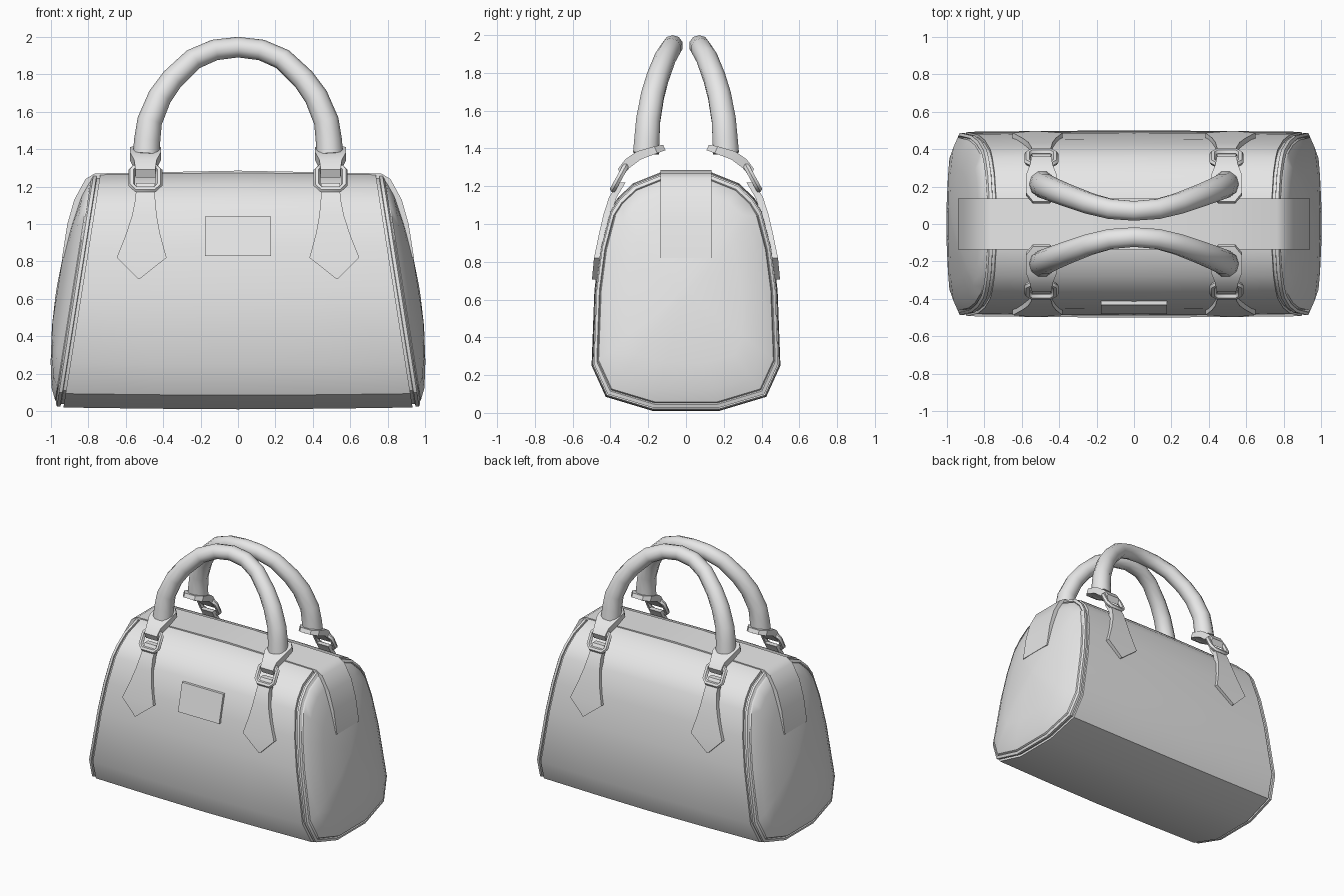
import bpy, bmesh, math
from mathutils import Vector

cube = bpy.data.objects.get("Cube")
if cube:
    bpy.data.objects.remove(cube, do_unlink=True)

GREY = (0.8, 0.8, 0.8, 1)
mat = bpy.data.materials.new("plain grey")
mat.use_nodes = True
mat.diffuse_color = GREY
mat.node_tree.nodes["Principled BSDF"].inputs["Base Color"].default_value = GREY


def loft(name, rings, cyclic=False, angle=35):
    """Skin a list of equal-length closed rings; cap the ends unless cyclic."""
    bm = bmesh.new()
    loops = [[bm.verts.new(p) for p in ring] for ring in rings]
    pairs = list(zip(loops, loops[1:]))
    if cyclic:
        pairs.append((loops[-1], loops[0]))
    else:
        bm.faces.new(loops[0])
        bm.faces.new(loops[-1])
    n = len(loops[0])
    for a, b in pairs:
        for i in range(n):
            j = (i + 1) % n
            bm.faces.new((a[i], a[j], b[j], b[i]))
    bmesh.ops.recalc_face_normals(bm, faces=bm.faces)
    mesh = bpy.data.meshes.new(name)
    bm.to_mesh(mesh)
    bm.free()
    mesh.materials.append(mat)
    obj = bpy.data.objects.new(name, mesh)
    bpy.context.collection.objects.link(obj)
    bpy.ops.object.select_all(action="DESELECT")
    obj.select_set(True)
    bpy.context.view_layer.objects.active = obj
    bpy.ops.object.shade_smooth_by_angle(angle=math.radians(angle))
    return obj


def tube(name, path, radii, normal, cyclic=False, sides=8):
    """Sweep a round section along a path lying roughly across the normal."""
    rings, n = [], len(path)
    for i, p in enumerate(path):
        before = path[i - 1] if cyclic or i else p
        after = path[(i + 1) % n] if cyclic or i < n - 1 else p
        t = (after - before).normalized()
        u = t.cross(normal).normalized()
        v = u.cross(t)
        rings.append([p + radii[i] * (u * math.cos(a) + v * math.sin(a))
                      for a in (math.tau * k / sides for k in range(sides))])
    return loft(name, rings, cyclic, 50)


# Bag cross-section, half of it mirrored across the middle
half = [(0.175, 0.01), (0.425, 0.085), (0.5, 0.25), (0.485, 0.65), (0.455, 0.88),
        (0.405, 1.07), (0.36, 1.14), (0.28, 1.215), (0.13, 1.275)]
section = half + [(-y, z) for y, z in reversed(half)]
MID = 0.645


def scaled(f):
    return [(y * f, MID + (z - MID) * f) for y, z in section]


def end_x(z):
    return 0.936 - 0.158 * z


# Main body, slightly fuller in the middle
loft("body", [[(k * end_x(z), y, z) for y, z in scaled(f)]
              for k, f in ((-1, 0.985), (-0.5, 0.995), (0, 1), (0.5, 0.995), (1, 0.985))])

# End panels: groove, piping and domed cap
steps = [(0.955, -0.02), (0.955, 0.015), (0.975, 0.018), (0.975, 0.036), (0.945, 0.045),
         (0.935, 0.038), (0.925, 0.05), (0.82, 0.08), (0.6, 0.107), (0.3, 0.13), (0.04, 0.137)]
for s, side in ((1, "left"), (-1, "right")):
    loft(side + "_end_panel", [[(s * (end_x(z) + d), y, z) for y, z in scaled(f)]
                               for f, d in steps])

# Closure strap running over the top and down both ends
strap = [(0.94, 0.82), (0.912, 1.0), (0.875, 1.13), (0.815, 1.24), (0.765, 1.27), (0, 1.285)]
strap += [(-x, z) for x, z in reversed(strap[:-1])]
rings = []
for x, z in strap:
    inner_x, inner_z = x * 0.94, z - 0.04 * (z > 1.2)
    rings.append([(x, -0.135, z), (x, 0.135, z),
                  (inner_x, 0.135, inner_z), (inner_x, -0.135, inner_z)])
loft("closure_strap", rings)

# Front plate
loft("front_plate", [[(-0.176, -y, z), (0.176, -y, z),
                      (0.176, 0.06 - y, z), (-0.176, 0.06 - y, z)]
                     for z, y in ((0.83, 0.482), (1.04, 0.432))])

# Handles with their fittings
arch = [(0.49, 0.212, 1.375), (0.485, 0.207, 1.45), (0.472, 0.2, 1.55), (0.418, 0.177, 1.68),
        (0.35, 0.15, 1.775), (0.24, 0.11, 1.88), (0.125, 0.08, 1.93)]
arch_radii = [0.072, 0.07, 0.067, 0.064, 0.061, 0.058, 0.056]
# collar rows: distance out, height, half width, half thickness
collar = [(0.115, 1.405, 0.045, 0.016), (0.16, 1.393, 0.083, 0.02), (0.25, 1.363, 0.083, 0.024),
          (0.31, 1.32, 0.06, 0.026), (0.35, 1.27, 0.053, 0.024)]
# tab rows: centre, half width, distance out, height
tab = [(0.495, 0.05, 0.36, 1.22), (0.495, 0.052, 0.408, 1.14), (0.5, 0.065, 0.437, 1.05),
       (0.507, 0.09, 0.46, 0.95), (0.515, 0.133, 0.487, 0.82), (0.53, 0.003, 0.498, 0.705)]
# rounded rectangle of the ring
corner = [(0.073, 0.045), (0.05, 0.07)]
buckle = corner + [(-x, v) for x, v in reversed(corner)]
buckle += [(-x, -v) for x, v in buckle]

for fy, face in ((-1, "front"), (1, "back")):
    path = [Vector((x, fy * y, z)) for x, y, z in arch]
    path += [Vector((0, fy * 0.07, 1.945))]
    path += [Vector((-p.x, p.y, p.z)) for p in reversed(path[:-1])]
    tube(face + "_handle", path, arch_radii + [0.055] + arch_radii[::-1],
         Vector((0, 1, 0)), sides=10)
    up = Vector((0, -fy * 0.085, 0.155)).normalized()
    for s, side in ((1, "left"), (-1, "right")):
        name = face + "_" + side
        # Collar plate under the handle, tilted toward the ring
        rings = []
        for y, z, w, t in collar:
            c = Vector((s * 0.495, fy * y, z))
            n = Vector((0, fy * 0.4, 0.9)) * t
            dx = Vector((w, 0, 0))
            rings.append([c - dx - n, c + dx - n, c + dx + n, c - dx + n])
        loft(name + "_collar", rings)
        # Linking ring
        centre = Vector((s * 0.495, fy * 0.352, 1.247))
        points = [centre + Vector((x, 0, 0)) + up * v for x, v in buckle]
        tube(name + "_ring", points, [0.018] * len(points),
             Vector((1, 0, 0)).cross(up), cyclic=True, sides=6)
        # Pointed tab lying on the body
        loft(name + "_tab", [[(s * (x - w), fy * y, z), (s * (x + w), fy * y, z),
                              (s * (x + w), fy * (y - 0.04), z),
                              (s * (x - w), fy * (y - 0.04), z)]
                             for x, w, y, z in tab])
